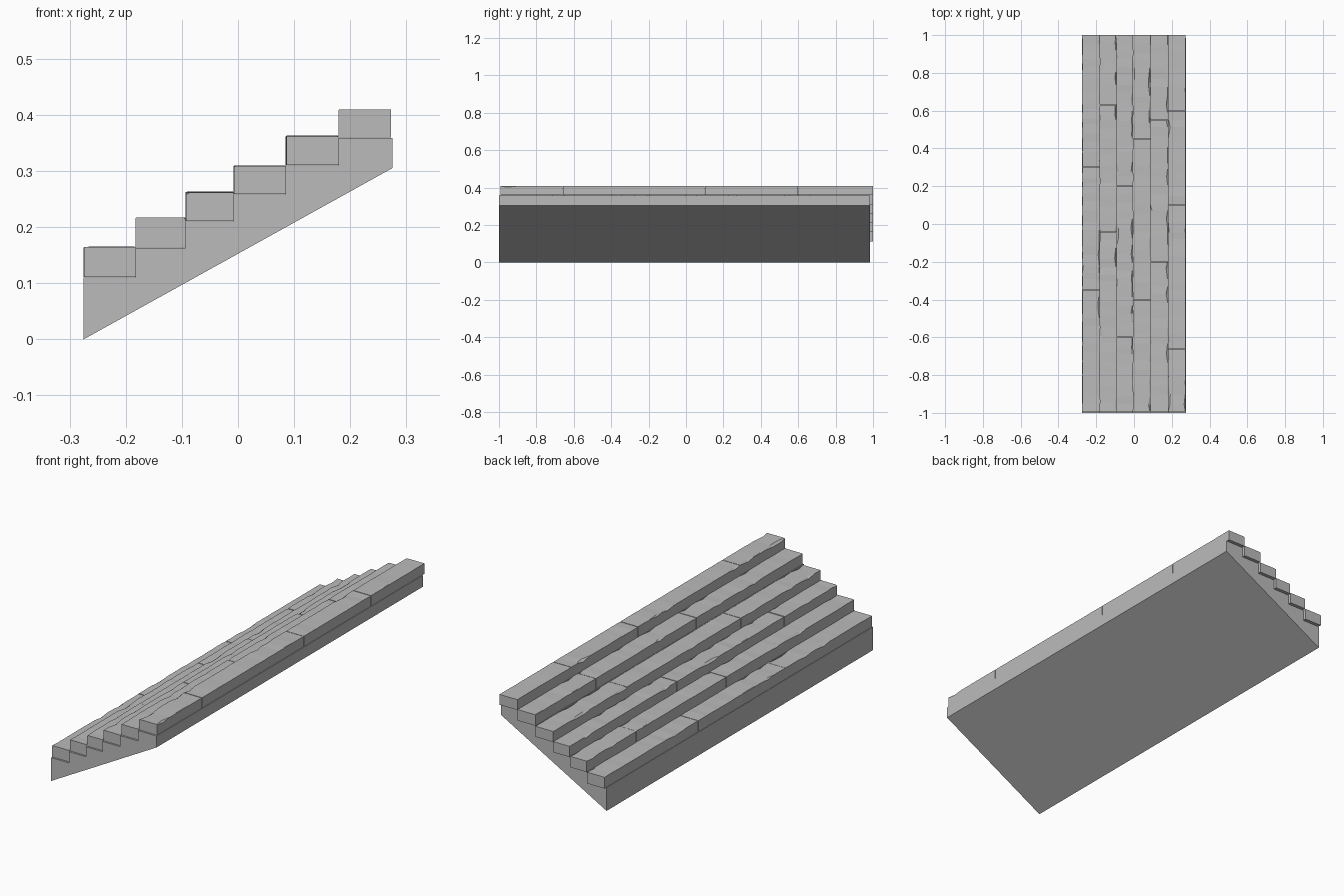
import bpy, bmesh, random

random.seed(4)
cube = bpy.data.objects.get("Cube")
if cube:
    bpy.data.objects.remove(cube, do_unlink=True)

stone = bpy.data.materials.new("grey stone")
GREY = (0.5, 0.5, 0.5, 1)
stone.diffuse_color = GREY
stone.use_nodes = True
stone.node_tree.nodes["Principled BSDF"].inputs["Base Color"].default_value = GREY


def loft(name, sections):
    """Skin a list of matching closed (x, y, z) loops and cap both ends."""
    bm = bmesh.new()
    loops = [[bm.verts.new(p) for p in s] for s in sections]
    n = len(loops[0])
    for a, b in zip(loops, loops[1:]):
        for i in range(n):
            j = (i + 1) % n
            bm.faces.new((a[i], a[j], b[j], b[i]))
    bm.faces.new(loops[0])
    bm.faces.new(loops[-1])
    bmesh.ops.recalc_face_normals(bm, faces=bm.faces)
    mesh = bpy.data.meshes.new(name)
    bm.to_mesh(mesh)
    bm.free()
    mesh.materials.append(stone)
    obj = bpy.data.objects.new(name, mesh)
    bpy.context.collection.objects.link(obj)
    return obj


def chip():
    """Mostly crisp edge wear, with an occasional larger bite."""
    if random.random() < 0.14:
        return random.uniform(0.006, 0.013)
    return random.uniform(0.001, 0.003)


def stone_block(name, x0, x1, y0, y1, z0, z1):
    count = max(3, round((y1 - y0) / 0.045))
    sections = []
    for k in range(count + 1):
        y = y0 + (y1 - y0) * k / count
        if 0 < k < count:
            y += random.uniform(-0.012, 0.012)
        nose, heel = chip(), chip() * 0.7
        wear = random.uniform(0, 0.002)
        outline = [(x0 + wear, z0), (x0 + wear, z1 - nose * 0.8),
                   (x0 + wear + nose, z1 - wear), (x1 - heel, z1 - wear),
                   (x1, z1 - heel), (x1, z0)]
        sections.append([(x, y, z) for x, z in outline])
    return loft(name, sections)


# Steps: tread edges and slab undersides, rising towards +x
edges = [-0.275, -0.183, -0.094, -0.008, 0.085, 0.179, 0.273]
beds = [0.11, 0.163, 0.21, 0.258, 0.31, 0.359]
tops = [0.165, 0.217, 0.263, 0.31, 0.363, 0.41]
joints = [[-0.35, 0.3], [-0.04, 0.63], [-0.6, 0.2],
          [-0.4, 0.45], [-0.2, 0.55], [-0.66, 0.1, 0.6]]

# Sloping base with a stepped upper side
profile = [(-0.275, 0)]
for i, z in enumerate(beds):
    left = edges[i]
    right = edges[i + 1] if i < 5 else 0.275
    profile += [(left, z), (right, z)]
profile.append((0.275, 0.305))
loft("stair_base", [[(x, y, z) for x, z in profile] for y in (-1, 0.985)])

# Worn stone treads, each laid from several blocks
GAP = 0.0015
for i in range(6):
    cuts = [-0.993] + joints[i] + [1.0]
    for k, (a, b) in enumerate(zip(cuts, cuts[1:])):
        start = a + (GAP if k else 0)
        end = b - (GAP if b < 1 else 0)
        stone_block(f"tread_{i + 1}_block_{k + 1}", edges[i], edges[i + 1],
                    start, end, beds[i] + 0.001, tops[i])
